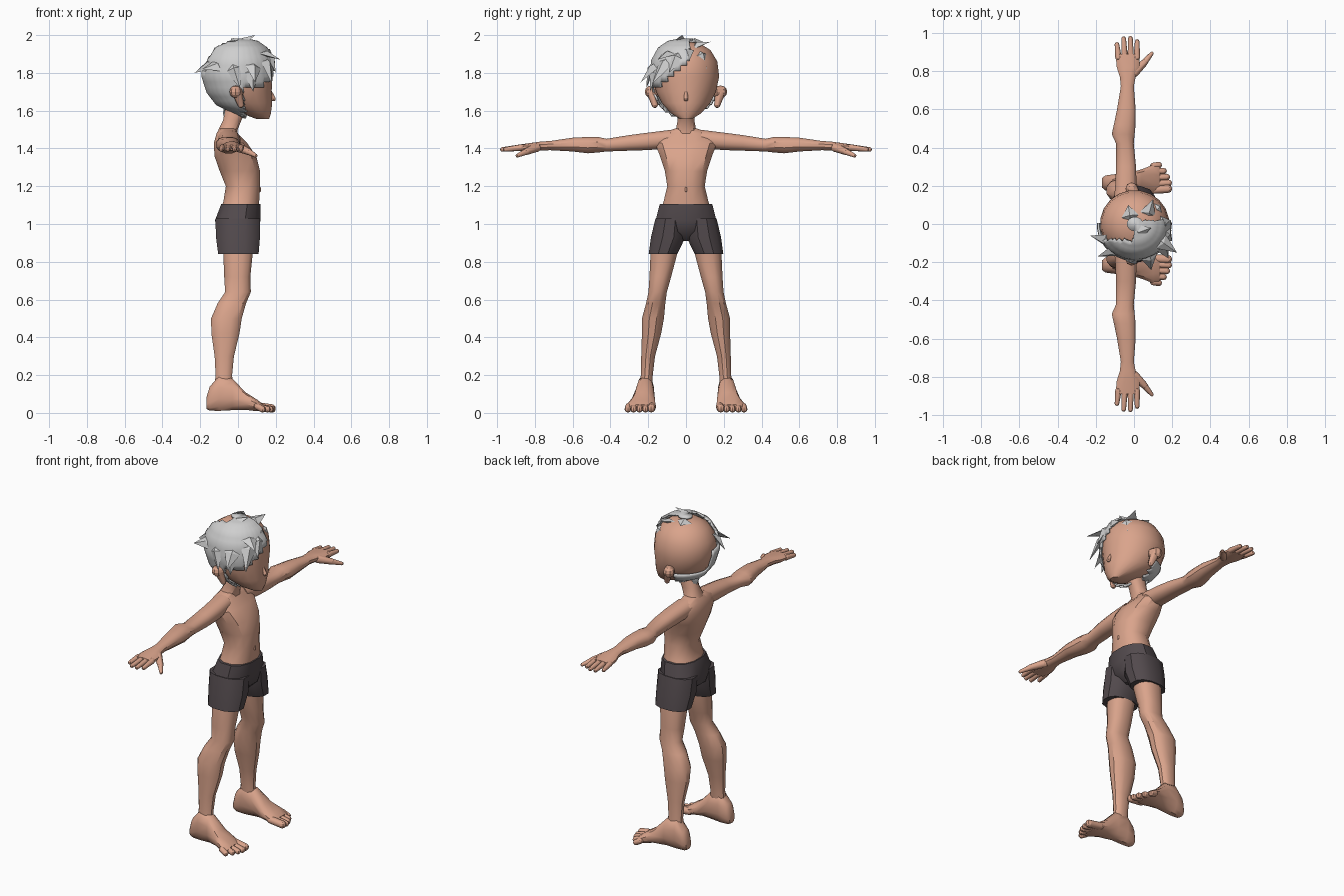
import bpy, bmesh, math
from mathutils import Vector, Matrix

if "Cube" in bpy.data.objects:
    bpy.data.objects.remove(bpy.data.objects["Cube"])


def material(name, rgb):
    m = bpy.data.materials.new(name)
    m.use_nodes = True
    m.diffuse_color = (*rgb, 1)
    m.node_tree.nodes["Principled BSDF"].inputs["Base Color"].default_value = (*rgb, 1)
    return m


SKIN = material("skin", (0.70, 0.37, 0.26))
HAIR = material("silver_hair", (0.62, 0.62, 0.62))
CLOTH = material("dark_cloth", (0.085, 0.068, 0.074))


def finish(name, bm, mat, angle=35):
    bmesh.ops.recalc_face_normals(bm, faces=bm.faces)
    mesh = bpy.data.meshes.new(name)
    bm.to_mesh(mesh)
    bm.free()
    mesh.materials.append(mat)
    mesh.shade_smooth()
    mesh.set_sharp_from_angle(angle=math.radians(angle))
    ob = bpy.data.objects.new(name, mesh)
    bpy.context.collection.objects.link(ob)
    return ob


def loft_mesh(axis, rings, n=12, power=0.85, side=1):
    """Rings are (position, low u, high u, low v, high v) along one axis."""
    bm = bmesh.new()
    loops = []
    soft = lambda c: math.copysign(abs(c) ** power, c)
    for t, u0, u1, v0, v1 in rings:
        loop = []
        for i in range(n):
            a = math.tau * (i + 0.5) / n
            u = (u0 + u1) / 2 + (u1 - u0) / 2 * soft(math.cos(a))
            v = (v0 + v1) / 2 + (v1 - v0) / 2 * soft(math.sin(a))
            x, y, z = {"x": (t, u, v), "y": (u, t, v), "z": (u, v, t)}[axis]
            loop.append(bm.verts.new((x, y * side, z)))
        loops.append(loop)
    for a, b in zip(loops, loops[1:]):
        for i in range(n):
            j = (i + 1) % n
            bm.faces.new((a[i], a[j], b[j], b[i]))
    bm.faces.new(loops[0])
    bm.faces.new(loops[-1])
    return bm


def loft(name, axis, rings, mat, **kw):
    return finish(name, loft_mesh(axis, rings, **kw), mat)


def even(rings):
    return [(t, a, b, -w, w) for t, a, b, w in rings]


def capsule(name, a, b, ra, rb, side=1, mat=SKIN):
    bm = bmesh.new()
    for p, r in ((a, ra), (b, rb)):
        place = Matrix.Translation((p[0], p[1] * side, p[2]))
        bmesh.ops.create_uvsphere(bm, u_segments=8, v_segments=6, radius=r, matrix=place)
    hull = bmesh.ops.convex_hull(bm, input=bm.verts)
    inner = {g for g in hull["geom_interior"] if isinstance(g, bmesh.types.BMVert)}
    bmesh.ops.delete(bm, geom=list(inner), context="VERTS")
    return finish(name, bm, mat, 50)


# Torso and neck
loft("torso", "z", even([
    (1.06, -.10, .11, .14), (1.12, -.08, .115, .122), (1.2, -.067, .12, .102),
    (1.28, -.10, .12, .115), (1.36, -.128, .10, .142), (1.43, -.13, .05, .17),
    (1.48, -.115, .0, .14), (1.505, -.10, -.01, .06)]), SKIN)
loft("neck", "z", even([
    (1.46, -.11, .0, .075), (1.5, -.105, .0, .055), (1.55, -.08, .02, .045),
    (1.66, -.06, .08, .045)]), SKIN)
capsule("navel", (.116, 0, 1.175), (.116, 0, 1.19), .006, .006)

# Shorts
loft("shorts_waist", "z", even([
    (.91, -.05, .06, .02), (.96, -.115, .115, .10), (1.02, -.125, .122, .165),
    (1.105, -.092, .122, .143)]), CLOTH)

# Head, nose
head_rings = even([
    (1.555, .10, .165, .03), (1.585, .02, .175, .08), (1.64, -.10, .183, .13),
    (1.70, -.15, .18, .16), (1.78, -.178, .185, .178), (1.86, -.17, .178, .168),
    (1.92, -.13, .14, .132), (1.953, -.08, .09, .08), (1.965, -.02, .03, .02)])
loft("head", "z", head_rings, SKIN, n=20, power=1)
capsule("nose", (.172, 0, 1.70), (.188, 0, 1.662), .008, .012)

for side, tag in ((1, "left"), (-1, "right")):
    # Ear: outer rim and lobe
    capsule(tag + "_ear_rim", (-.012, .185, 1.70), (.0, .165, 1.70), .033, .03, side)
    capsule(tag + "_ear_lobe", (-.005, .182, 1.70), (.015, .165, 1.63), .028, .016, side)

    # Arm and palm
    loft(tag + "_arm", "y", [
        (.08, -.11, .01, 1.40, 1.50), (.2, -.10, .015, 1.39, 1.485),
        (.3, -.095, .012, 1.387, 1.472), (.42, -.095, .0, 1.383, 1.452),
        (.47, -.118, .005, 1.377, 1.463), (.52, -.107, .01, 1.373, 1.462),
        (.6, -.09, .01, 1.383, 1.458), (.72, -.07, .0, 1.39, 1.44),
        (.77, -.075, .01, 1.388, 1.437), (.82, -.092, .03, 1.385, 1.43),
        (.89, -.098, .03, 1.388, 1.42)], SKIN, side=side)
    for i, tip in enumerate((.94, .97, .972, .955)):
        x = -.081 + .032 * i
        capsule(f"{tag}_finger_{i + 1}", (x, .87, 1.405), (x * 1.1, tip, 1.395), .017, .012, side)
    capsule(tag + "_thumb_base", (.0, .79, 1.405), (.055, .845, 1.383), .024, .018, side)
    capsule(tag + "_thumb", (.055, .845, 1.383), (.093, .892, 1.362), .017, .01, side)

    # Shorts leg
    loft(tag + "_shorts_leg", "z", [
        (.84, -.108, .112, .045, .20), (.93, -.12, .12, .0, .188),
        (1.03, -.123, .12, .0, .164)], CLOTH, side=side)

    # Leg from thigh to ankle
    loft(tag + "_leg", "z", [
        (.95, -.08, .09, .04, .17), (.84, -.08, .08, .045, .19),
        (.72, -.075, .067, .077, .195), (.64, -.07, .07, .10, .20),
        (.58, -.11, .045, .108, .213), (.5, -.145, .022, .115, .235),
        (.42, -.143, .01, .13, .235), (.3, -.125, -.02, .163, .238),
        (.2, -.12, -.03, .175, .24), (.1, -.13, -.02, .18, .25)], SKIN, side=side)

    # Foot and toes
    loft(tag + "_foot", "x", [
        (-.168, .19, .24, .02, .08), (-.15, .175, .255, .01, .14),
        (-.10, .168, .262, .008, .20), (-.03, .168, .267, .012, .185),
        (.04, .163, .288, .015, .11), (.1, .16, .312, .008, .072),
        (.135, .165, .30, .01, .045)], SKIN, side=side)
    for i, tip in enumerate((.178, .182, .172, .155, .13)):
        y, r = .184 + .031 * i, .022 if i == 0 else .017
        capsule(f"{tag}_toe_{i + 1}", (.1, y - .004, .035), (tip, y, r + .002), r, r, side)


# Swept hair: a shell around one side of the head, plus the nape
def has_hair(c):
    if c.x < -.02 and c.z < 1.68:
        return c.z > 1.57
    if c.x < .0 and c.z > 1.82:
        return c.y < -.085
    if c.x < .03:
        return c.y < .01
    edge = 1.72 + .8 * max(0, c.y + .16)
    return c.y < .02 and c.z > edge


grow = .017
shell_rings = [(t + grow * (t - 1.76) / .2, a - grow, b + grow, c - grow, d + grow)
               for t, a, b, c, d in head_rings]
shell = loft_mesh("z", shell_rings, n=32, power=1)
bmesh.ops.subdivide_edges(shell, edges=shell.edges, cuts=2, use_grid_fill=True)
bald = [f for f in shell.faces if not has_hair(f.calc_center_median())]
bmesh.ops.delete(shell, geom=bald, context="FACES")
hair = finish("hair_shell", shell, HAIR)
thick = hair.modifiers.new("thickness", "SOLIDIFY")
thick.thickness = .012
thick.offset = -1


# Pointed locks of hair
def lock(name, base, tip, width=.045):
    base, tip = Vector(base), Vector(tip)
    out = (base - Vector((0, 0, 1.77))).normalized()
    across = (tip - base).cross(out).normalized() * width
    root = base - (tip - base) * .4
    bm = bmesh.new()
    for p in (root, base + across, base - across, base + out * .025, base - out * .015, tip):
        bm.verts.new(p)
    bmesh.ops.convex_hull(bm, input=bm.verts)
    finish(name, bm, HAIR, 20)


locks = [
    ((.14, -.09, 1.90), (.225, -.15, 1.87)), ((.15, -.11, 1.85), (.18, -.18, 1.74)),
    ((.17, -.05, 1.88), (.20, -.09, 1.80)), ((.08, -.17, 1.83), (.09, -.24, 1.75)),
    ((.07, -.17, 1.80), (.08, -.19, 1.70)), ((-.02, -.18, 1.82), (.01, -.21, 1.72)),
    ((-.14, -.09, 1.85), (-.23, -.06, 1.80)), ((-.10, -.14, 1.84), (-.19, -.17, 1.82)),
    ((.02, -.04, 1.96), (.09, -.02, 2.0)), ((-.02, .04, 1.96), (-.03, .10, 1.96)),
    ((.07, .05, 1.94), (.10, .13, 1.965)), ((.12, .08, 1.89), (.14, .11, 1.82)),
    ((.15, .0, 1.91), (.19, .02, 1.87)), ((-.07, .0, 1.61), (-.07, .0, 1.545))]
for i, (base, tip) in enumerate(locks):
    lock(f"hair_lock_{i + 1}", base, tip)
